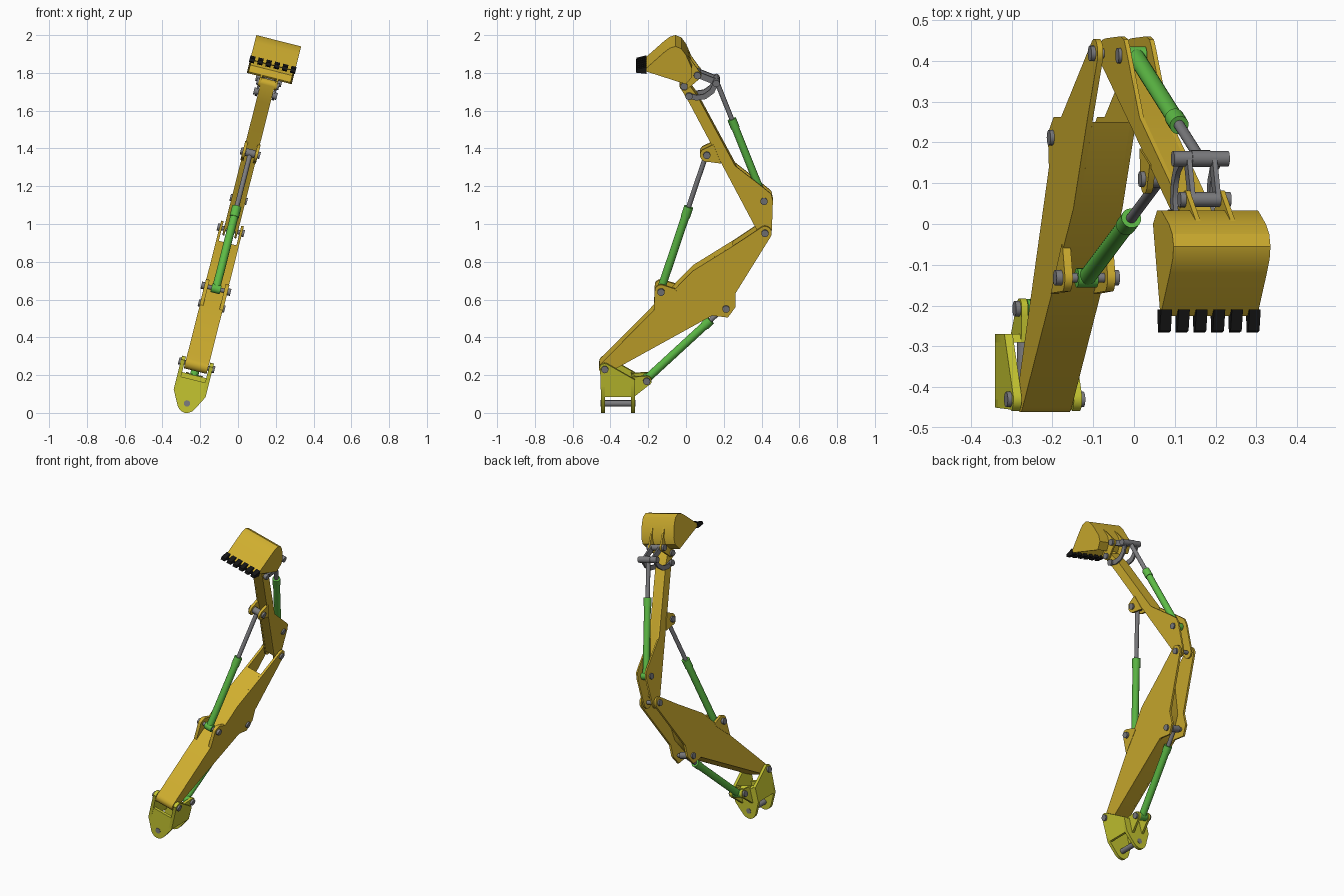
import bpy, bmesh, math
from mathutils import Vector, Matrix

if "Cube" in bpy.data.objects:
    bpy.data.objects.remove(bpy.data.objects["Cube"])

TILT = math.radians(14.2)          # whole arm leans sideways about the base pin
C = math.cos(TILT)
POSE = Matrix.Translation((-0.27, 0, 0.05)) @ Matrix.Rotation(TILT, 4, 'Y')


def material(name, rgb):
    m = bpy.data.materials.new(name)
    m.diffuse_color = (*rgb, 1)
    m.use_nodes = True
    m.node_tree.nodes["Principled BSDF"].inputs["Base Color"].default_value = m.diffuse_color
    return m


GOLD = material("golden_paint", (0.62, 0.42, 0.028))
LIME = material("yellow_green_paint", (0.56, 0.56, 0.03))
GREEN = material("green_paint", (0.11, 0.50, 0.06))
STEEL = material("grey_steel", (0.20, 0.20, 0.21))
BLACK = material("black_teeth", (0.008, 0.008, 0.008))


def local(u, y, z):
    return Vector((u, y, (z - 0.05) / C))


def finish(name, bm, mat):
    bmesh.ops.recalc_face_normals(bm, faces=bm.faces)
    bm.transform(POSE)
    me = bpy.data.meshes.new(name)
    bm.to_mesh(me)
    bm.free()
    me.materials.append(mat)
    ob = bpy.data.objects.new(name, me)
    bpy.context.collection.objects.link(ob)
    return ob


def prism(bm, pts, offset):
    base = [bm.verts.new(p) for p in pts]
    f = bm.faces.new(base)
    r = bmesh.ops.extrude_face_region(bm, geom=[f])
    bmesh.ops.translate(bm, vec=offset,
                        verts=[v for v in r["geom"] if isinstance(v, bmesh.types.BMVert)])


def plate(name, pts, u0, u1, mat, pair=False):
    """Side profile (y, z) extruded across the arm, optionally mirrored."""
    bm = bmesh.new()
    for s in ((1, -1) if pair else (1,)):
        prism(bm, [local(s * u0, y, z) for y, z in pts], Vector((s * (u1 - u0), 0, 0)))
    return finish(name, bm, mat)


def add_rod(bm, a, b, r, seg=20):
    d = b - a
    m = Matrix.Translation((a + b) / 2) @ d.to_track_quat('Z', 'Y').to_matrix().to_4x4()
    bmesh.ops.create_cone(bm, cap_ends=True, segments=seg, radius1=r, radius2=r,
                          depth=d.length, matrix=m)


def pin(name, y, z, half, r=0.014, head=0.021, mat=STEEL):
    """Cross pin with a thick head at both ends."""
    bm = bmesh.new()
    add_rod(bm, local(-half, y, z), local(half, y, z), r)
    for s in (-1, 1):
        add_rod(bm, local(s * (half - 0.008), y, z), local(s * (half + 0.008), y, z), head)
    return finish(name, bm, mat)


def tube(name, y, z, half, r, mat):
    bm = bmesh.new()
    add_rod(bm, local(-half, y, z), local(half, y, z), r)
    return finish(name, bm, mat)


def ram(name, a, b, t, r, rod_r, eye):
    """Hydraulic cylinder: green barrel with collar, steel rod, eyes at the ends."""
    a, b = local(0, *a), local(0, *b)
    bm = bmesh.new()
    add_rod(bm, a, a.lerp(b, t), r)
    add_rod(bm, a.lerp(b, t - 0.07), a.lerp(b, t + 0.005), r * 1.15)
    add_rod(bm, a - Vector((eye, 0, 0)), a + Vector((eye, 0, 0)), r * 1.1)
    finish(name + "_barrel", bm, GREEN)
    bm = bmesh.new()
    add_rod(bm, a.lerp(b, t - 0.02), b, rod_r)
    add_rod(bm, b - Vector((eye, 0, 0)), b + Vector((eye, 0, 0)), rod_r * 1.6)
    finish(name + "_rod", bm, STEEL)


def arc(cy, cz, r, a0, a1, n=8):
    return [(cy + r * math.cos(math.radians(a0 + (a1 - a0) * i / n)),
             cz + r * math.sin(math.radians(a0 + (a1 - a0) * i / n))) for i in range(n + 1)]


def band(path, w):
    """Constant-width strip outline around a path, with round ends."""
    p = [Vector(q) for q in path]
    up, down = [], []
    for i, q in enumerate(p):
        d = (p[min(i + 1, len(p) - 1)] - p[max(i - 1, 0)]).normalized()
        n = Vector((-d.y, d.x)) * w
        up.append(tuple(q + n))
        down.append(tuple(q - n))
    d0, d1 = (p[0] - p[1]).normalized(), (p[-1] - p[-2]).normalized()
    a0, a1 = (math.degrees(math.atan2(d.y, d.x)) for d in (d0, d1))
    return (up[1:-1] + arc(*p[-1], w, a1 + 90, a1 - 90)
            + down[1:-1][::-1] + arc(*p[0], w, a0 + 90, a0 - 90))


# Pivot positions (y, z)
FOOT, ELBOW, HINGE = (-0.43, 0.252), (0.418, 0.967), (-0.01, 1.742)
LIFT_A, LIFT_B = (-0.208, 0.18), (0.212, 0.566)
DIG_A, DIG_B = (-0.132, 0.657), (0.11, 1.375)
CURL_A, CURL_B = (0.413, 1.13), (0.16, 1.76)
LINK, EAR = (0.016, 1.69), (0.06, 1.80)

# Base bracket: two shield-shaped end plates, side cheeks and ram lugs
half = [(0.087, 0.13), (0.087, 0.056), (0.046, -0.022), (0.035, -0.036), (0.018, -0.047)]
shield = half + [(0, -0.051)] + [(-u, w) for u, w in reversed(half)]
bm = bmesh.new()
for y in (-0.45, -0.29):
    prism(bm, [Vector((u, y, w)) for u, w in shield], Vector((0, 0.02, 0)))
finish("bracket_end_plates", bm, LIME)
plate("bracket_cheeks", [(-0.45, 0.105), (-0.455, 0.255)] + arc(*FOOT, 0.03, 160, 50, 5)
      + [(-0.27, 0.195), (-0.27, 0.105)], 0.066, 0.087, LIME, True)
plate("bracket_ram_lugs", [(-0.29, 0.20), (-0.225, 0.205)] + arc(*LIFT_A, 0.026, 80, -70, 6)
      + [(-0.27, 0.10), (-0.29, 0.10)], 0.03, 0.046, LIME, True)
plate("bracket_rear_web", [(-0.29, 0.13), (-0.29, 0.20), (-0.27, 0.19), (-0.27, 0.13)],
      -0.066, 0.066, LIME)
bm = bmesh.new()
add_rod(bm, Vector((0, -0.452, 0)), Vector((0, -0.268, 0)), 0.017)
finish("swing_pin", bm, STEEL)

# Boom: two full side plates, with a box between them that stops short of the fork
foot_end = arc(*FOOT, 0.031, 300, 130, 8)
plate("boom_side_plates", foot_end + [(0.037, 0.767), (0.26, 0.905)]
      + arc(*ELBOW, 0.036, 115, -30, 8) + [(0.262, 0.648), (0.262, 0.575), (0.222, 0.52),
                                          (0.138, 0.53)], 0.048, 0.062, GOLD, True)
plate("boom_box", foot_end + [(0.037, 0.767), (0.25, 0.899), (0.215, 0.66), (0.11, 0.515)],
      -0.048, 0.048, GOLD)
plate("boom_ram_lugs", [(-0.17, 0.555), (-0.165, 0.67)] + arc(*DIG_A, 0.036, 150, 70, 5)
      + [(-0.06, 0.672), (-0.05, 0.66)], 0.044, 0.064, GOLD, True)

# Stick: side plates with a box between, open behind for the curl ram
tip = arc(*HINGE, 0.024, 200, 40, 6)
plate("stick_side_plates", [(0.02, 1.645)] + tip + [(0.058, 1.69), (0.26, 1.317),
      (0.43, 1.185), (0.452, 1.165), (0.46, 1.13), (0.455, 0.985)]
      + arc(*ELBOW, 0.035, 0, -170, 8), 0.027, 0.038, GOLD, True)
plate("stick_box", [(0.02, 1.645)] + tip + [(0.058, 1.69), (0.26, 1.317), (0.33, 1.14),
      (0.40, 1.0), (0.383, 0.967)], -0.027, 0.027, GOLD)
plate("stick_ram_lugs", [(0.145, 1.43)] + arc(*DIG_B, 0.036, 130, 280, 7) + [(0.185, 1.33)],
      0.026, 0.042, GOLD, True)

# Bucket: curved shell, side plates, hinge ears and teeth
outer = [(-0.225, 1.842), (-0.12, 1.935), (-0.085, 1.962), (-0.055, 1.97), (-0.025, 1.958),
         (0.0, 1.925), (0.033, 1.85), (0.033, 1.81), (0.0, 1.77)]
mid = Vector((-0.07, 1.85))
inner = [tuple(Vector(p).lerp(mid, 0.10)) for p in outer[1:-1]]
plate("bucket_shell", outer + [(-0.008, 1.778)] + inner[::-1] + [(-0.216, 1.838)],
      -0.122, 0.122, GOLD)
plate("bucket_sides", outer, 0.113, 0.1225, GOLD, True)
plate("bucket_ears", [(-0.032, 1.765)] + arc(*HINGE, 0.024, 190, 300, 5)
      + arc(*EAR, 0.022, -50, 60, 5) + [(0.0, 1.918), (0.025, 1.80)], 0.038, 0.05, GOLD, True)
for i in range(6):
    u = -0.112 + i * 0.0448
    plate("bucket_tooth", [(-0.21, 1.862), (-0.262, 1.849), (-0.266, 1.832), (-0.21, 1.826)],
          u - 0.014, u + 0.014, BLACK)

# Bucket linkage: curved rocker arms and straight push links
plate("rocker_arms", band([LINK, (0.055, 1.68), (0.10, 1.687), (0.138, 1.715), CURL_B], 0.014),
      0.040, 0.052, STEEL, True)
plate("push_links", band([EAR, CURL_B], 0.016), 0.026, 0.038, STEEL, True)
tube("push_link_tube", *EAR, 0.048, 0.018, STEEL)
tube("rocker_tube", *CURL_B, 0.056, 0.019, STEEL)

# Hydraulic rams
ram("lift_ram", LIFT_A, LIFT_B, 0.80, 0.022, 0.013, 0.028)
ram("dig_ram", DIG_A, DIG_B, 0.60, 0.0215, 0.013, 0.025)
ram("curl_ram", CURL_A, CURL_B, 0.67, 0.0205, 0.013, 0.024)

# Pins at every joint
for name, pos, h in (("foot_pin", FOOT, 0.09), ("lift_base_pin", LIFT_A, 0.05),
                     ("lift_rod_pin", LIFT_B, 0.064), ("dig_base_pin", DIG_A, 0.072),
                     ("dig_rod_pin", DIG_B, 0.045), ("elbow_pin", ELBOW, 0.065),
                     ("curl_base_pin", CURL_A, 0.038), ("hinge_pin", HINGE, 0.053),
                     ("rocker_pin", LINK, 0.055), ("ear_pin", EAR, 0.056),
                     ("curl_rod_pin", CURL_B, 0.062)):
    pin(name, *pos, h, 0.012, 0.019)

# Smooth round surfaces, keep plate edges sharp
for ob in bpy.data.objects:
    ob.select_set(True)
    bpy.context.view_layer.objects.active = ob
bpy.ops.object.shade_smooth_by_angle(angle=math.radians(30))
